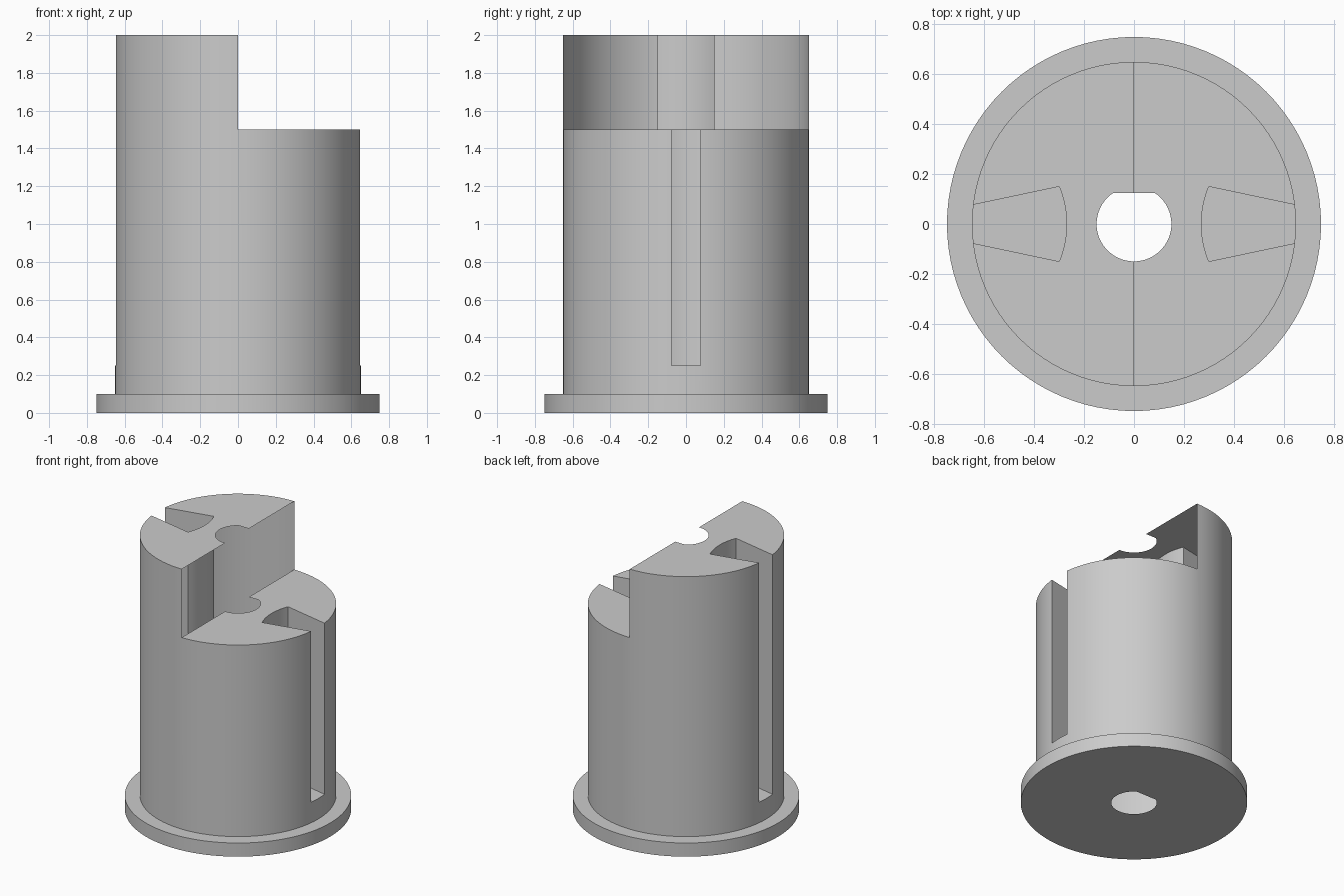
import bpy, bmesh, math

old = bpy.data.objects.get("Cube")
if old:
    bpy.data.objects.remove(old, do_unlink=True)

grey = bpy.data.materials.new("plain grey")
grey.use_nodes = True
colour = (0.6, 0.6, 0.6, 1)
grey.diffuse_color = colour
grey.node_tree.nodes["Principled BSDF"].inputs["Base Color"].default_value = colour


def arc(radius, start, end, steps, cx=0):
    """Points along an arc, angles in degrees."""
    angles = [math.radians(start + (end - start) * i / steps) for i in range(steps + 1)]
    return [(cx + radius * math.cos(a), radius * math.sin(a)) for a in angles]


def prism(name, outline, bottom, top):
    """Extrude a plan outline upwards into a closed solid."""
    bm = bmesh.new()
    face = bm.faces.new([bm.verts.new((x, y, bottom)) for x, y in outline])
    grown = bmesh.ops.extrude_face_region(bm, geom=[face])
    verts = [v for v in grown["geom"] if isinstance(v, bmesh.types.BMVert)]
    bmesh.ops.translate(bm, verts=verts, vec=(0, 0, top - bottom))
    bmesh.ops.recalc_face_normals(bm, faces=bm.faces)
    mesh = bpy.data.meshes.new(name)
    bm.to_mesh(mesh)
    bm.free()
    mesh.materials.append(grey)
    obj = bpy.data.objects.new(name, mesh)
    bpy.context.collection.objects.link(obj)
    return obj


def combine(target, tool, operation):
    """Apply a boolean and discard the tool."""
    mod = target.modifiers.new("cut", 'BOOLEAN')
    mod.operation, mod.object, mod.solver = operation, tool, 'EXACT'
    bpy.context.view_layer.objects.active = target
    bpy.ops.object.modifier_apply(modifier=mod.name)
    bpy.data.objects.remove(tool, do_unlink=True)


# Round body standing on a thin flange
body = prism("flanged_body", arc(0.65, 0, 360, 96)[:-1], 0.05, 2)
combine(body, prism("flange", arc(0.75, 0, 360, 96)[:-1], 0, 0.1), 'UNION')

# Half-height step on the left side
step = [(0, -1), (1, -1), (1, 1), (0, 1)]
combine(body, prism("step_cutter", step, 1.5, 2.2), 'DIFFERENCE')

# D-shaped shaft bore, flat towards the back
flat = math.degrees(math.asin(0.125 / 0.15))
combine(body, prism("bore_cutter", arc(0.15, 180 - flat, 360 + flat, 48), -0.2, 2.2), 'DIFFERENCE')

# Tapered slots, wide inside with a curved inner wall
half = math.degrees(math.asin(0.15 / 0.39))
inner = arc(0.39, 180 - half, 180 + half, 16, cx=0.66)
slope = (0.15 - 0.077) / (0.645 - 0.3)
mouth = 0.15 - slope * (0.8 - 0.3)
slot = inner + [(0.8, -mouth), (0.8, mouth)]
for side in (1, -1):
    outline = [(side * x, y) for x, y in slot]
    combine(body, prism("slot_cutter", outline, 0.25, 2.2), 'DIFFERENCE')

# Smooth round walls, crisp edges
for obj in bpy.context.selected_objects:
    obj.select_set(False)
body.select_set(True)
bpy.context.view_layer.objects.active = body
bpy.ops.object.shade_smooth_by_angle(angle=math.radians(30))
